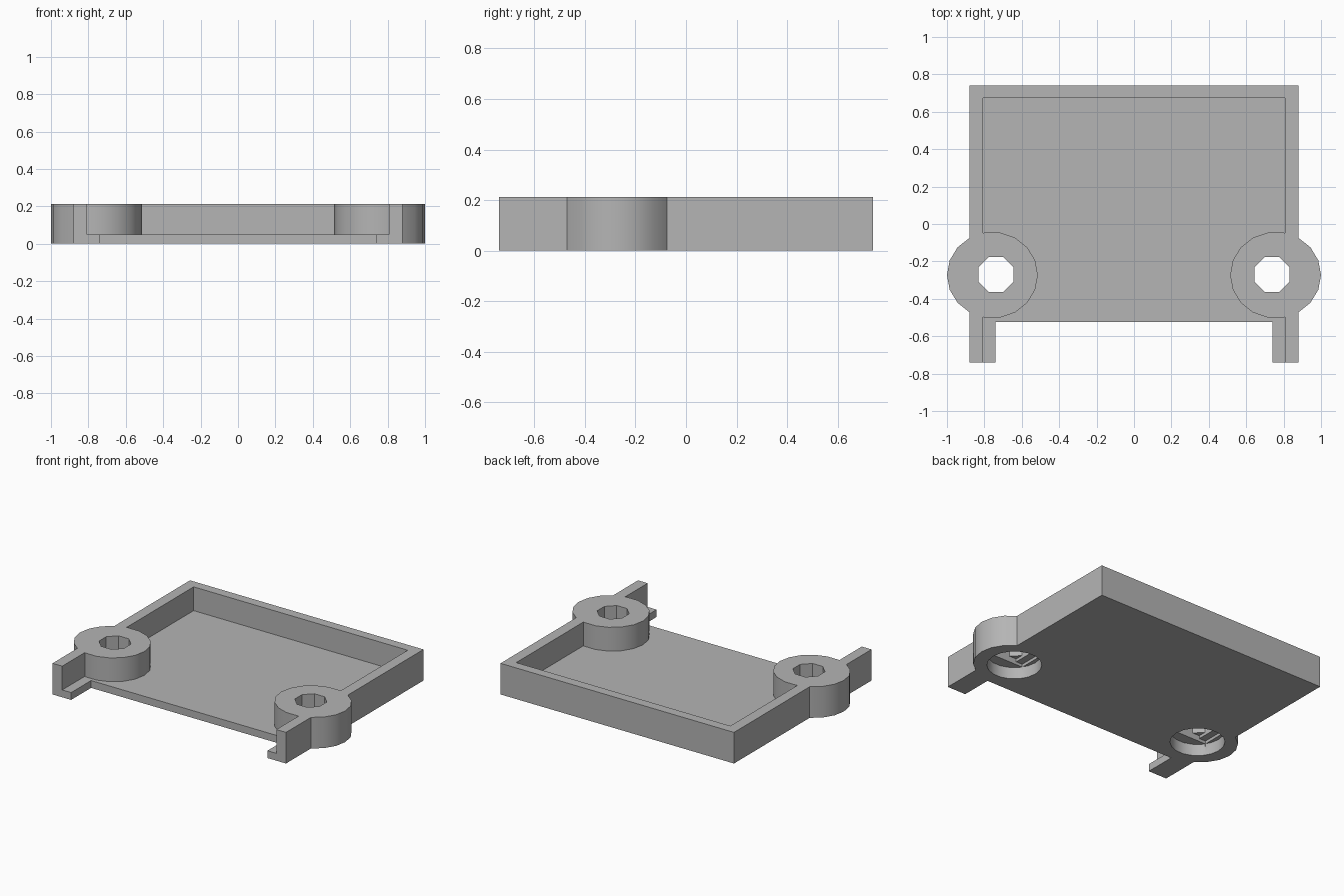
import bpy
import bmesh
from math import cos, sin, pi

default = bpy.data.objects.get("Cube")
if default:
    bpy.data.objects.remove(default, do_unlink=True)

HEIGHT, FLOOR = 0.212, 0.05
HOLE_X, HOLE_Y, HOLE_R = 0.738, -0.27, 0.0935

grey = bpy.data.materials.new("plain grey")
grey.use_nodes = True
colour = (0.46, 0.46, 0.46, 1)
grey.diffuse_color = colour
grey.node_tree.nodes["Principled BSDF"].inputs["Base Color"].default_value = colour


def prism(name, outline, z0, z1):
    """Extrude a flat outline between two heights."""
    bm = bmesh.new()
    face = bm.faces.new([bm.verts.new((x, y, z0)) for x, y in outline])
    grown = bmesh.ops.extrude_face_region(bm, geom=[face])["geom"]
    for v in grown:
        if isinstance(v, bmesh.types.BMVert):
            v.co.z = z1
    bmesh.ops.recalc_face_normals(bm, faces=bm.faces)
    mesh = bpy.data.meshes.new(name)
    bm.to_mesh(mesh)
    bm.free()
    mesh.materials.append(grey)
    ob = bpy.data.objects.new(name, mesh)
    bpy.context.collection.objects.link(ob)
    return ob


def ring(cx, cy, rx, ry, sides, turn=0.0):
    step = 2 * pi / sides
    return [(cx + rx * cos(step * (i + turn)), cy + ry * sin(step * (i + turn)))
            for i in range(sides)]


def box(cx, cy, hx, hy):
    return [(cx - hx, cy - hy), (cx + hx, cy - hy), (cx + hx, cy + hy), (cx - hx, cy + hy)]


def mirrored(half):
    """Close a right-hand half outline with its mirror image."""
    return half + [(-x, y) for x, y in reversed(half)]


# Floor plate with two front tabs
tray = prism("tray", mirrored([(0.74, -0.525), (0.74, -0.74), (0.88, -0.74), (0.88, 0.74)]),
             0, FLOOR)

# Raised wall on three sides
solids = [prism("wall", mirrored([(0.807, 0.675), (0.807, -0.74), (0.88, -0.74), (0.88, 0.74)]),
                0, HEIGHT)]
cutters = []
for side in (-1, 1):
    # Round screw boss
    turn = 0 if side > 0 else 9
    solids.append(prism("boss", ring(side * 0.757, -0.273, 0.243, 0.2305, 18, turn), 0, HEIGHT))
    # Stepped screw hole: counterbore, slot, square, then octagon
    cx, r = side * HOLE_X, HOLE_R
    slot = (0.17 ** 2 - r ** 2) ** 0.5
    cutters += [
        prism("hole", ring(cx, HOLE_Y, r / cos(pi / 8), r / cos(pi / 8), 8, 0.5), 0.1, 0.3),
        prism("square_step", box(cx, HOLE_Y, r, r), 0.08, 0.12),
        prism("slot_step", box(cx, HOLE_Y, slot, r), 0.06, 0.1),
        prism("counterbore", ring(cx, HOLE_Y, 0.17, 0.17, 18), -0.1, 0.08),
    ]

# Join the solids, then cut the holes
for operation, parts in (("UNION", solids), ("DIFFERENCE", cutters)):
    for part in parts:
        mod = tray.modifiers.new(part.name, "BOOLEAN")
        mod.operation, mod.solver, mod.object = operation, "EXACT", part
bpy.context.view_layer.update()
result = bpy.data.meshes.new_from_object(tray.evaluated_get(bpy.context.evaluated_depsgraph_get()))
tray.modifiers.clear()
tray.data = result
for part in solids + cutters:
    bpy.data.objects.remove(part, do_unlink=True)

# Smooth the round walls and keep corners crisp
bpy.ops.object.select_all(action="DESELECT")
tray.select_set(True)
bpy.context.view_layer.objects.active = tray
bpy.ops.object.shade_smooth_by_angle(angle=pi / 6)
